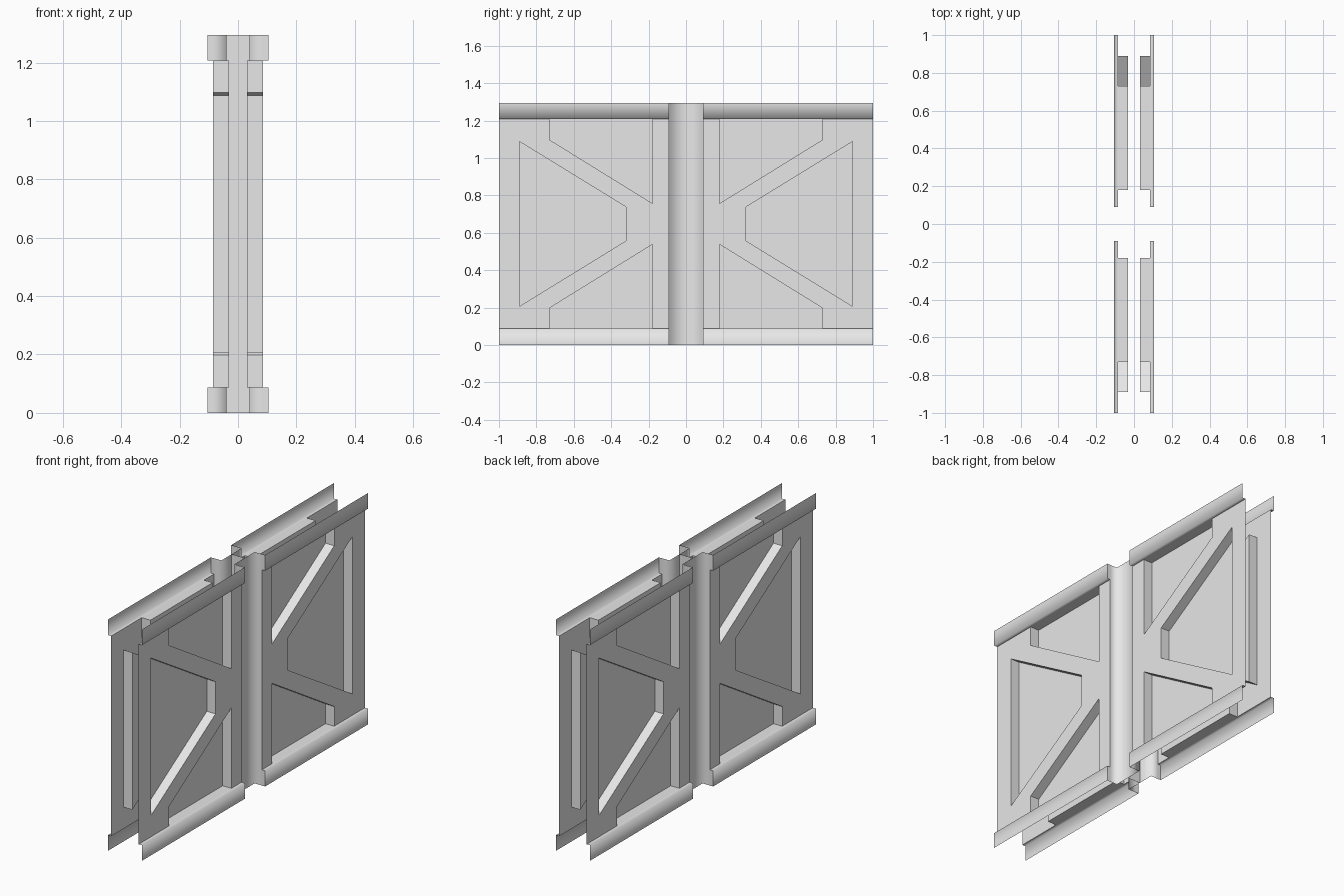
import bpy, bmesh
from mathutils import Vector

cube = bpy.data.objects.get("Cube")
if cube:
    bpy.data.objects.remove(cube, do_unlink=True)

# One grey for everything
grey = bpy.data.materials.new("light grey")
grey.use_nodes = True
grey.diffuse_color = (0.8, 0.8, 0.8, 1)
grey.node_tree.nodes["Principled BSDF"].inputs["Base Color"].default_value = (0.8, 0.8, 0.8, 1)

MID = 0.6475                   # half of the height
RAIL_X, WALL_X, POST_X, FLOOR_X = 0.105, 0.085, 0.04, 0.031
GAP, END, RAIL_Z = 0.09, 1.0, 0.56   # post half width, wall end, rail edge above MID


def build(name, faces, smooth=False):
    """Faces are (corner list, outward direction) for one quarter, mirrored to all four."""
    bm = bmesh.new()
    for corners, out in faces:
        f = bm.faces.new([bm.verts.new((x, y, z + MID)) for x, y, z in corners])
        f.normal_update()
        if f.normal.dot(Vector(out)) < 0:
            f.normal_flip()
    bmesh.ops.remove_doubles(bm, verts=bm.verts, dist=1e-4)
    for f in bm.faces:
        f.smooth = smooth
    mesh = bpy.data.meshes.new(name)
    bm.to_mesh(mesh)
    bm.free()
    mesh.materials.append(grey)
    ob = bpy.data.objects.new(name, mesh)
    bpy.context.collection.objects.link(ob)
    mirror = ob.modifiers.new("Mirror", 'MIRROR')
    mirror.use_axis = (True, True, False)
    return ob


def flat(x, outline):
    return [(x, y, z) for y, z in outline]


def flip(outline):
    return [(y, -z) for y, z in outline]


def strip_y(x0, x1, y, z0, z1):
    return [(x0, y, z0), (x1, y, z0), (x1, y, z1), (x0, y, z1)]


OUT = (1, 0, 0)

# K-shaped wall frame: arm and corner are repeated upside down
inner_stile = [(GAP, -RAIL_Z), (0.18, -RAIL_Z), (0.18, -0.11), (0.18, 0.11), (0.18, RAIL_Z), (GAP, RAIL_Z)]
hub = [(0.18, -0.11), (0.32, -0.09), (0.32, 0.09), (0.18, 0.11)]
arm = [(0.18, 0.11), (0.32, 0.09), (0.89, 0.44), (0.73, 0.45)]
corner = [(0.73, 0.45), (0.89, 0.44), (END, RAIL_Z), (0.73, RAIL_Z)]
outer_stile = [(0.89, -0.44), (END, -RAIL_Z), (END, RAIL_Z), (0.89, 0.44)]
parts = [inner_stile, hub, arm, corner, outer_stile, flip(arm), flip(corner)]
build("wall_frame", [(flat(WALL_X, p), OUT) for p in parts])

# Recessed pockets: side walls and a floor
upper = [(0.18, 0.11), (0.73, 0.45), (0.73, RAIL_Z), (0.18, RAIL_Z)]
middle = [(0.32, -0.09), (0.89, -0.44), (0.89, 0.44), (0.32, 0.09)]
sides, floors = [], []
for pocket in (upper, middle, flip(upper)):
    floors.append((flat(FLOOR_X, pocket), OUT))
    centre = sum((Vector((0, y, z)) for y, z in pocket), Vector()) / 4
    for (y0, z0), (y1, z1) in zip(pocket, pocket[1:] + pocket[:1]):
        quad = [(WALL_X, y0, z0), (WALL_X, y1, z1), (FLOOR_X, y1, z1), (FLOOR_X, y0, z0)]
        sides.append((quad, centre - Vector((0, (y0 + y1) / 2, (z0 + z1) / 2))))
build("pocket_sides", sides)
build("pocket_floors", floors)

# Top and bottom rails: raised strip, its step and its inner end
for name, s in (("top_rail", 1), ("bottom_rail", -1)):
    a, b = s * RAIL_Z, s * MID
    build(name, [
        (flat(RAIL_X, [(GAP, a), (END, a), (END, b), (GAP, b)]), OUT),
        ([(WALL_X, GAP, a), (WALL_X, END, a), (RAIL_X, END, a), (RAIL_X, GAP, a)], (0, 0, -s)),
    ], smooth=True)
    build(name + "_end", [(strip_y(WALL_X, RAIL_X, GAP, a, b), (0, -1, 0))])

# Centre post: recessed face with its two returns
build("centre_post", [
    (flat(POST_X, [(0, -MID), (GAP, -MID), (GAP, MID), (0, MID)]), OUT),
    (strip_y(POST_X, WALL_X, GAP, -MID, MID), (0, -1, 0)),
], smooth=True)

# Web joining the two posts
build("post_web", [(strip_y(0, POST_X, 0.002, -MID, MID), (0, 1, 0))])
